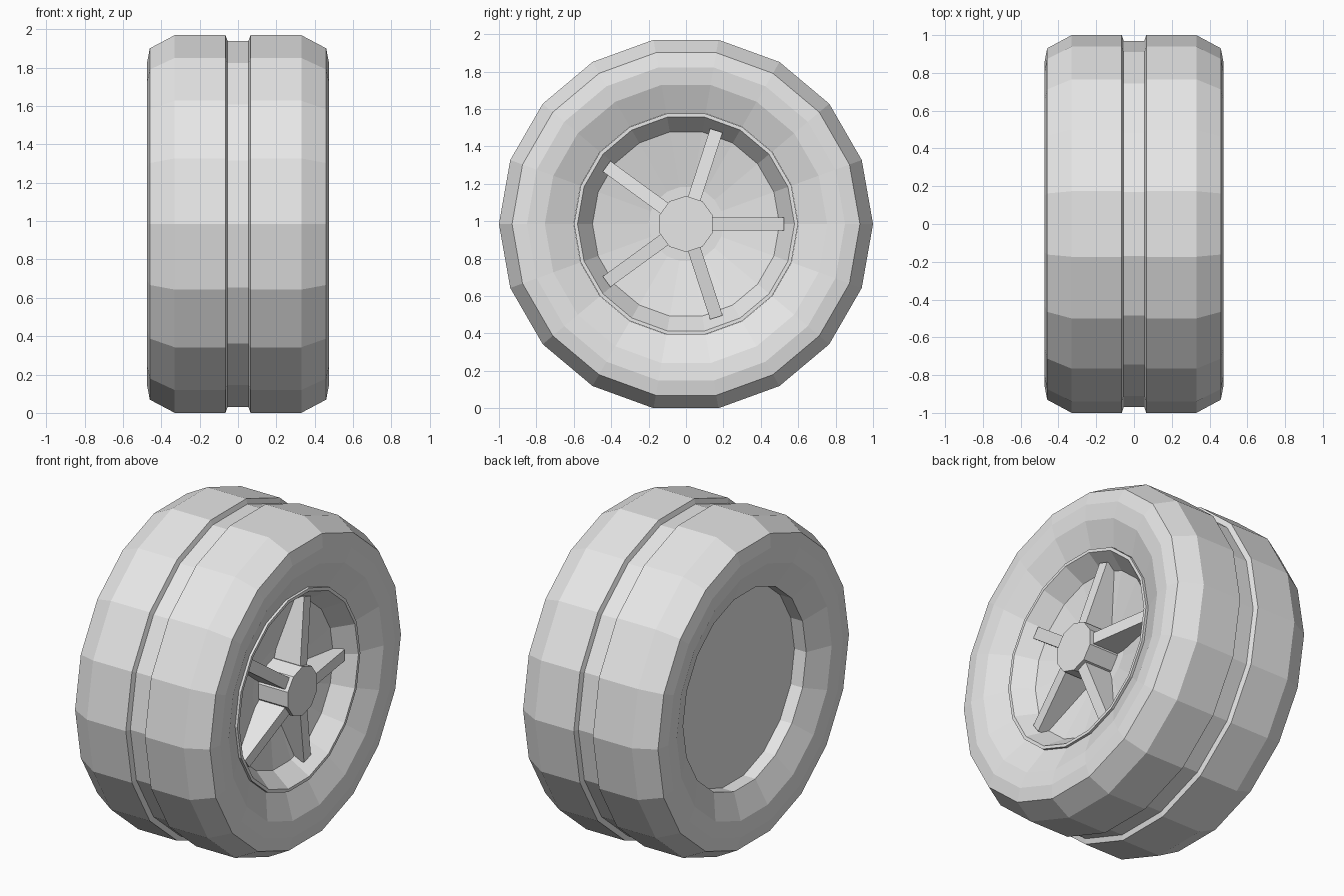
import bpy, bmesh
from math import radians, tau
from mathutils import Matrix, Vector

if "Cube" in bpy.data.objects:
    bpy.data.objects.remove(bpy.data.objects["Cube"], do_unlink=True)

SIDES = 18
CENTRE = Vector((0, 0, 0.985))

grey = bpy.data.materials.new("plain_grey")
grey.use_nodes = True
grey.diffuse_color = (0.8, 0.8, 0.8, 1)
grey.node_tree.nodes["Principled BSDF"].inputs["Base Color"].default_value = grey.diffuse_color


def finish(bm, name):
    """Turn a bmesh into a flat-shaded object centred on the axle."""
    bmesh.ops.remove_doubles(bm, verts=bm.verts, dist=0.0005)
    bmesh.ops.recalc_face_normals(bm, faces=bm.faces)
    mesh = bpy.data.meshes.new(name)
    bm.to_mesh(mesh)
    bm.free()
    mesh.materials.append(grey)
    obj = bpy.data.objects.new(name, mesh)
    obj.location = CENTRE
    bpy.context.collection.objects.link(obj)
    return obj


def lathe(name, profile, sides, closed=False, start=0):
    """Revolve (x, radius) points around the axle."""
    bm = bmesh.new()
    verts = [bm.verts.new((x, r, 0)) for x, r in profile]
    edges = [bm.edges.new(pair) for pair in zip(verts, verts[1:])]
    if closed:
        edges.append(bm.edges.new((verts[-1], verts[0])))
    bmesh.ops.rotate(bm, verts=verts, cent=(0, 0, 0),
                     matrix=Matrix.Rotation(radians(start), 3, 'X'))
    bmesh.ops.spin(bm, geom=verts + edges, cent=(0, 0, 0), axis=(1, 0, 0),
                   angle=tau, steps=sides)
    return finish(bm, name)


# Tyre: half section from the centre groove to the bead, mirrored
half = [(0.055, 0.97), (0.065, 1), (0.33, 1), (0.46, 0.93),
        (0.475, 0.85), (0.465, 0.755), (0.40, 0.6)]
lathe("tyre", [(-x, r) for x, r in reversed(half)] + half, SIDES, closed=True)

# Rim: dished outer face with a thin lip, flat inner cover
lathe("rim", [(-0.32, 0), (-0.32, 0.599), (0.415, 0.599), (0.415, 0.58),
              (0.30, 0.5), (0.24, 0.2), (0.24, 0)], SIDES)

# Hub cap
lathe("hub", [(0.2, 0), (0.2, 0.15), (0.44, 0.15), (0.44, 0)], 10, start=18)

# Spokes: tapered bars from the hub to the rim wall
side = [(0.22, 0.12), (0.42, 0.12), (0.36, 0.525), (0.27, 0.525)]
for i in range(5):
    bm = bmesh.new()
    face = bm.faces.new([bm.verts.new((x, r, -0.035)) for x, r in side])
    grown = bmesh.ops.extrude_face_region(bm, geom=[face], use_keep_orig=True)
    top = [v for v in grown["geom"] if isinstance(v, bmesh.types.BMVert)]
    bmesh.ops.translate(bm, verts=top, vec=(0, 0, 0.07))
    bmesh.ops.rotate(bm, verts=bm.verts, cent=(0, 0, 0),
                     matrix=Matrix.Rotation(i * tau / 5, 3, 'X'))
    finish(bm, f"spoke_{i + 1}")
